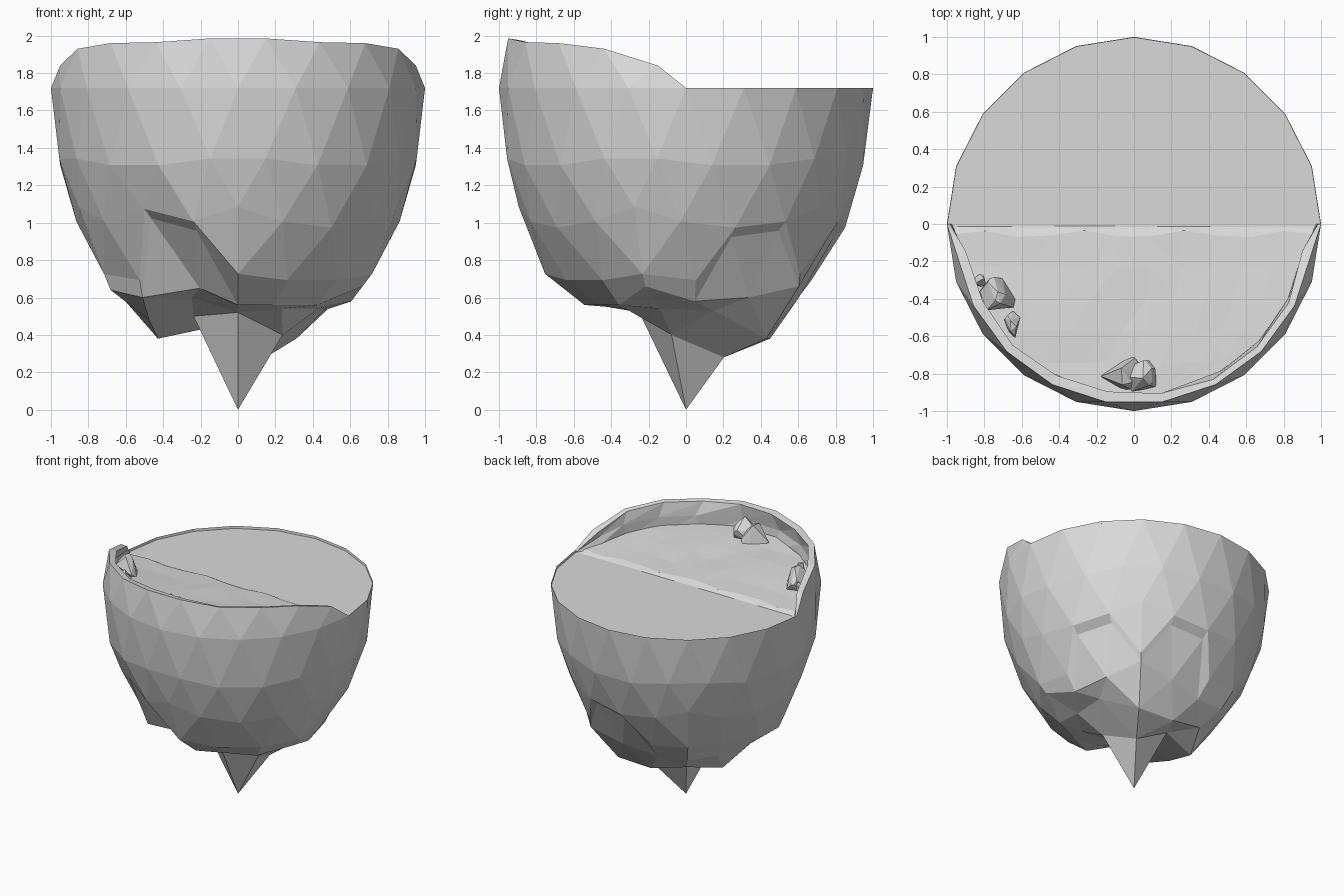
import bpy, bmesh, math, random
from mathutils import Matrix, Vector, noise

if "Cube" in bpy.data.objects:
    bpy.data.objects.remove(bpy.data.objects["Cube"], do_unlink=True)

stone = bpy.data.materials.new("pale_grey_stone")
stone.use_nodes = True
GREY = (0.7, 0.7, 0.7, 1)
stone.diffuse_color = GREY
stone.node_tree.nodes["Principled BSDF"].inputs["Base Color"].default_value = GREY

WATER = 1.72  # height of the shore


def finish(name, bm):
    mesh = bpy.data.meshes.new(name)
    bm.to_mesh(mesh)
    bm.free()
    mesh.materials.append(stone)
    obj = bpy.data.objects.new(name, mesh)
    bpy.context.collection.objects.link(obj)
    return obj


def polar(deg, r, z):
    a = math.radians(deg)
    return Vector((r * math.cos(a), r * math.sin(a), z))


def azimuth(co):
    return math.degrees(math.atan2(co.y, co.x))


def step(co, size):
    """Index round the ring, counted from the front."""
    return round((azimuth(co) + 90) / size) % round(360 / size)


# Island underside: lower half of a stretched icosphere
bm = bmesh.new()
bmesh.ops.create_icosphere(bm, subdivisions=3, radius=1, matrix=Matrix.Rotation(math.radians(18), 4, "Z"))
bmesh.ops.delete(bm, geom=[v for v in bm.verts if v.co.z > 0.02], context="VERTS")


def in_cap(face):
    c = face.calc_center_median()
    notch = any(lo < azimuth(c) < lo + 35 for lo in (-132, 11, 62))
    return c.z < (-0.5 if notch else -0.7)


cap = [f for f in bm.faces if in_cap(f)]
for v in bm.verts:
    r = math.hypot(v.co.x, v.co.y)
    z = WATER + v.co.z * 1.42
    if 0.63 < r < 0.8 and step(v.co, 24) % 3 == 0:
        z -= 0.06
    elif 0.8 < r < 0.9 and -135 < azimuth(v.co) < -120:
        z += 0.1
    elif 1.2 < z < 1.5:
        z -= 0.02
    v.co.z = z

# Broken lower part: the cap shrinks inward under an overhanging ledge,
# most strongly at the front, and ends in a spike
RING_3 = [(0.72, 0.56), (0.72, 0.56), (0.8, 0.56), (0.93, 0.66), (0.88, 0.58),
          (0.93, 0.6), (0.99, 0.66), (0.9, 0.6), (0.85, 0.56), (0.88, 0.58),
          (0.85, 0.56), (0.9, 0.6), (0.95, 0.64), (0.97, 0.6), (0.78, 0.65)]
RING_2 = [(0.42, 0.55), (0.4, 0.54), (0.45, 0.54), (0.48, 0.53), (0.53, 0.38),
          (0.45, 0.38), (0.5, 0.45), (0.45, 0.38), (0.5, 0.48), (0.42, 0.6)]
RING_1 = [0.52, 0.4, 0.28, 0.44, 0.5]
res = bmesh.ops.extrude_face_region(bm, geom=cap)
bmesh.ops.delete(bm, geom=[f for f in cap if f.is_valid], context="FACES")
for v in [g for g in res["geom"] if isinstance(g, bmesh.types.BMVert)]:
    r, az = math.hypot(v.co.x, v.co.y), azimuth(v.co)
    if r < 0.05:
        v.co = (0, 0, 0)
    elif r > 0.8:
        v.co = polar(az, r * 0.93, v.co.z - 0.05)
    elif r > 0.63:
        pull, z = RING_3[step(v.co, 24)]
        v.co = polar(az, r * pull, z)
    elif r > 0.4:
        v.co = polar(az, *RING_2[step(v.co, 36)])
    else:
        v.co = polar(az, 0.25, RING_1[step(v.co, 72)])
bmesh.ops.recalc_face_normals(bm, faces=bm.faces)
finish("island_underside", bm)

# Water: flat disc sunk inside a thin lip
bm = bmesh.new()
disc = bm.faces.new([bm.verts.new(polar(18 * i, 1, WATER)) for i in range(20)])
for thickness, depth in ((0.012, 0), (0.002, -0.02)):
    bmesh.ops.inset_individual(bm, faces=[disc], thickness=thickness, depth=depth)
finish("water_surface", bm)

# Raised front rim: outer slope, top edge and inner wall
TOPS = [1.84, 1.93, 1.96, 1.965, 1.985]
heights = [WATER] + TOPS + TOPS[::-1] + [WATER]
angles = [180] + [189 + 18 * i for i in range(10)] + [360]
bm = bmesh.new()
base = [bm.verts.new(polar(180 + 18 * i, 1, WATER)) for i in range(11)]
outer, inner, middle, foot = [], [], [], []
random.seed(4)
for a, z in zip(angles, heights):
    end = z == WATER
    wobble = 0 if end else random.uniform(-0.015, 0.015)
    outer.append(bm.verts.new(polar(a, 1 if end else 0.963, z)))
    inner.append(bm.verts.new(polar(a, 0.985 if end else 0.92 + wobble, z - 0.008)))
    middle.append(bm.verts.new(polar(a + 300 * wobble, 0.98 if end else 0.925 - wobble, (z + WATER) / 2)))
    foot.append(bm.verts.new(polar(a, 0.975 if end else 0.915, WATER - 0.01)))
for i in range(11):
    bm.faces.new((base[i], outer[i + 1], outer[i]))
    if i < 10:
        bm.faces.new((base[i], base[i + 1], outer[i + 1]))
    for up, low in ((outer, inner), (inner, middle), (middle, foot)):
        bm.faces.new((up[i], up[i + 1], low[i + 1]))
        bm.faces.new((up[i], low[i + 1], low[i]))
bmesh.ops.remove_doubles(bm, verts=bm.verts, dist=0.0005)
bmesh.ops.recalc_face_normals(bm, faces=bm.faces)
finish("front_rim", bm)

# Beach: uneven slope rising from a small step at the shore
bm = bmesh.new()
ROWS, COLS = 7, 12
grid = []
for j in range(ROWS):
    row = []
    for i in range(COLS):
        y = -0.01 if j == 0 else -0.055 - 0.86 * (j - 1) / (ROWS - 2)
        half = math.sqrt(max(0.02, (0.975 if j < 2 else 0.93) ** 2 - y * y))
        x = half * (2 * i / (COLS - 1) - 1)
        bump = noise.noise((x * 3, y * 3, 2))
        z = WATER - 0.022 if j == 0 else WATER - 0.002 - 0.08 * y + 0.012 * bump
        row.append(bm.verts.new((x, y + (0.02 * math.sin(i * 2) if j == 1 else 0), z)))
    grid.append(row)
for j in range(ROWS - 1):
    for i in range(COLS - 1):
        bm.faces.new((grid[j][i], grid[j + 1][i], grid[j + 1][i + 1], grid[j][i + 1]))
bmesh.ops.triangulate(bm, faces=bm.faces)
finish("beach", bm)


# Rocks: hulls of scattered points
def rock(name, centre, size, seed):
    random.seed(seed)
    bm = bmesh.new()
    for _ in range(16):
        d = Vector([random.gauss(0, 1) for _ in range(3)]).normalized()
        d.x *= 1 - 0.4 * max(0, d.z)
        bm.verts.new([c + s * k for c, s, k in zip(centre, size, d)])
    hull = bmesh.ops.convex_hull(bm, input=bm.verts)
    bmesh.ops.delete(bm, geom=[g for g in hull["geom_interior"] if isinstance(g, bmesh.types.BMVert)], context="VERTS")
    bmesh.ops.recalc_face_normals(bm, faces=bm.faces)
    finish(name, bm)


rock("front_rock_large", (-0.06, -0.8, 1.8), (0.12, 0.1, 0.12), 3)
rock("front_rock_small", (0.04, -0.82, 1.8), (0.1, 0.1, 0.14), 8)
rock("side_rock_large", (-0.73, -0.39, 1.79), (0.1, 0.11, 0.12), 5)
rock("side_rock_small", (-0.65, -0.54, 1.77), (0.055, 0.075, 0.09), 6)
rock("side_rock_tiny", (-0.82, -0.3, 1.78), (0.035, 0.035, 0.08), 7)
